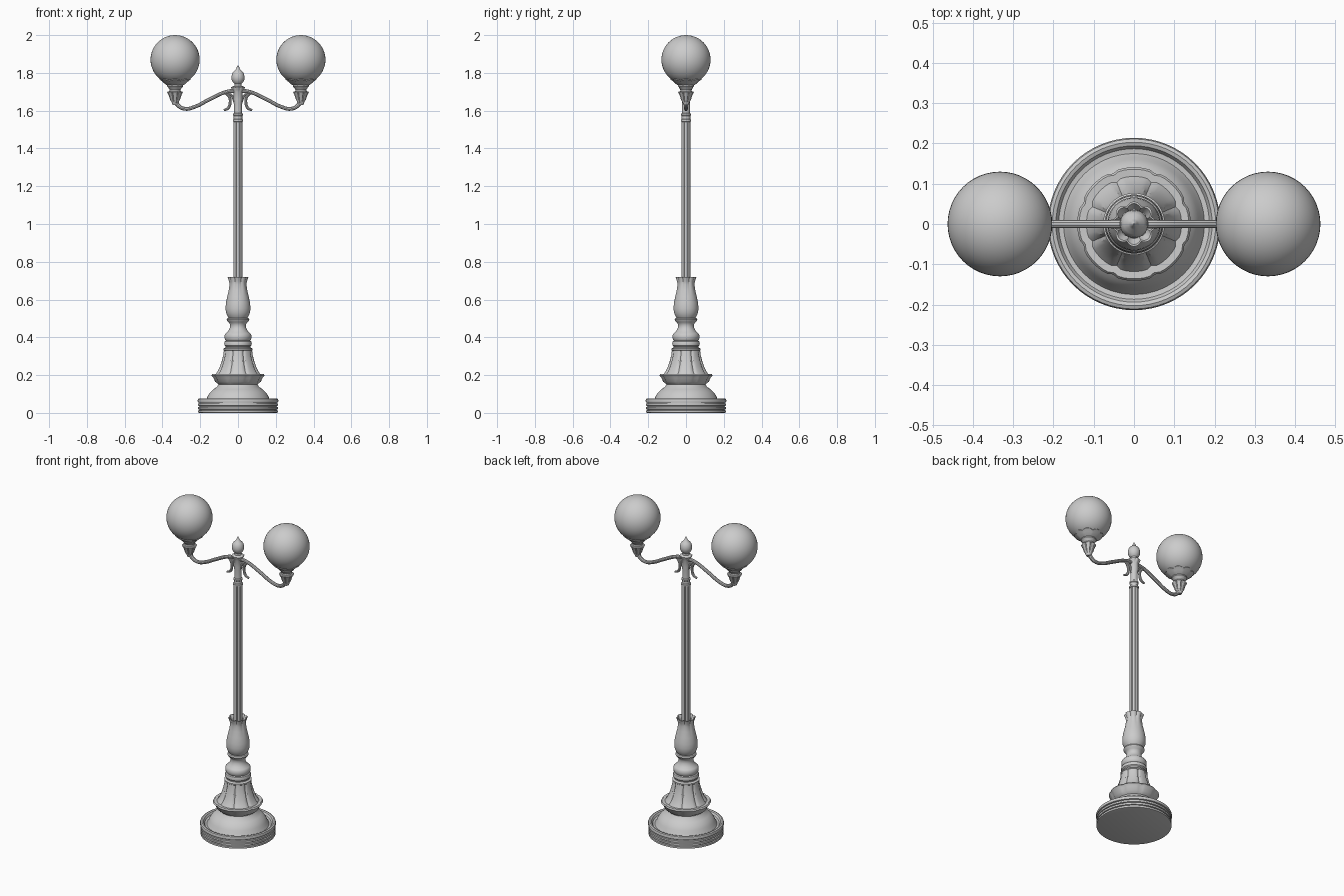
import bpy, bmesh
from math import sin, cos, pi


def shade(ob, angle=0.6):
    bpy.ops.object.select_all(action='DESELECT')
    ob.select_set(True)
    bpy.context.view_layer.objects.active = ob
    bpy.ops.object.shade_smooth_by_angle(angle=angle)


def flute(a):            # narrow grooves between eight panels
    return -max(0, -cos(8 * a)) ** 6


def corner(a):           # eight points with hollow sides
    return -(1 - abs(cos(4 * a)))


def lathe(name, profile, x=0, segs=64, shape=flute, scallop=0):
    """Revolve (r, z, shape amount) points; scallop waves the points' height."""
    bm = bmesh.new()
    rings = []
    for p in profile:
        r, z, d = (*p, 0)[:3]
        ring = []
        for i in range(segs):
            a = 2 * pi * i / segs
            rr = r * (1 + d * shape(a))
            zz = z + (scallop * d * abs(cos(4 * a)) if scallop else 0)
            ring.append(bm.verts.new((x + rr * cos(a), rr * sin(a), zz)))
        rings.append(ring)
    for lo, hi in zip(rings, rings[1:]):
        for i in range(segs):
            j = (i + 1) % segs
            bm.faces.new((lo[i], lo[j], hi[j], hi[i]))
    bm.faces.new(rings[0][::-1])
    bm.faces.new(rings[-1])
    me = bpy.data.meshes.new(name)
    bm.to_mesh(me)
    bm.free()
    ob = bpy.data.objects.new(name, me)
    bpy.context.collection.objects.link(ob)
    shade(ob)
    return ob


def tube(name, pts, radius):
    """Smooth tube through (x, z, radius factor) points in the y = 0 plane."""
    cu = bpy.data.curves.new(name, 'CURVE')
    cu.dimensions = '3D'
    cu.bevel_depth = radius
    cu.bevel_resolution = 3
    cu.resolution_u = 10
    cu.use_fill_caps = True
    sp = cu.splines.new('BEZIER')
    sp.bezier_points.add(len(pts) - 1)
    for b, (x, z, f) in zip(sp.bezier_points, pts):
        b.co = (x, 0, z)
        b.radius = f
        b.handle_left_type = b.handle_right_type = 'AUTO'
    ob = bpy.data.objects.new(name, cu)
    bpy.context.collection.objects.link(ob)
    bpy.ops.object.select_all(action='DESELECT')
    ob.select_set(True)
    bpy.context.view_layer.objects.active = ob
    bpy.ops.object.convert(target='MESH')
    shade(bpy.context.object)


# Ridged round plinth with a rolled rim and a trough
plinth = [(0.205, 0)]
for k in range(3):
    z = 0.018 * k
    plinth += [(0.211, z + 0.002), (0.211, z + 0.013), (0.204, z + 0.015), (0.204, z + 0.018)]
plinth += [(0.212, 0.056), (0.214, 0.065), (0.211, 0.074), (0.203, 0.077), (0.194, 0.074),
           (0.187, 0.062), (0.176, 0.060)]
lathe("plinth", plinth)

# Domed foot above the plinth
lathe("foot", [(0.178, 0.055), (0.166, 0.075), (0.16, 0.09), (0.148, 0.108), (0.13, 0.125),
               (0.112, 0.137), (0.106, 0.148), (0.1, 0.155)])

# Panelled bell with a flared lip
lathe("bell", [(0.1, 0.148), (0.108, 0.155, .02), (0.121, 0.165, .04), (0.13, 0.185, .04),
               (0.141, 0.199, .04), (0.136, 0.206, .04), (0.118, 0.205, .05),
               (0.108, 0.22, .07), (0.096, 0.245, .08), (0.086, 0.275, .08),
               (0.078, 0.305, .08), (0.074, 0.335, .06)])

# Stacked collar rings, neck and small ring
lathe("collar", [(0.072, 0.328), (0.077, 0.333), (0.077, 0.34), (0.066, 0.346), (0.066, 0.352),
                 (0.072, 0.358), (0.073, 0.37), (0.07, 0.378), (0.064, 0.382), (0.069, 0.388),
                 (0.071, 0.4), (0.07, 0.414), (0.064, 0.422), (0.052, 0.432), (0.043, 0.45),
                 (0.042, 0.465), (0.047, 0.478), (0.057, 0.486), (0.06, 0.494),
                 (0.056, 0.501), (0.045, 0.505)])

# Vase opening to an eight pointed mouth
lathe("vase", [(0.046, 0.498), (0.056, 0.512), (0.064, 0.532), (0.066, 0.553), (0.064, 0.58),
               (0.057, 0.615), (0.049, 0.65, .03), (0.045, 0.68, .07), (0.047, 0.697, .11),
               (0.056, 0.72, .16), (0.051, 0.72, .16), (0.036, 0.698, .05), (0.02, 0.694)],
      shape=corner)

# Fluted pole and the plain hub at its head
lathe("pole", [(0.024, 0.69, .2), (0.024, 1.545, .2)])
lathe("hub", [(0.022, 1.54), (0.027, 1.543), (0.027, 1.552), (0.023, 1.556), (0.023, 1.572),
              (0.026, 1.575), (0.026, 1.583), (0.021, 1.587), (0.021, 1.64), (0.024, 1.66),
              (0.024, 1.7), (0.032, 1.712, .1), (0.037, 1.724, .14), (0.031, 1.727, .1),
              (0.021, 1.731)], shape=corner)

# Pointed finial
lathe("finial", [(0.02, 1.725), (0.019, 1.742), (0.027, 1.75), (0.033, 1.763), (0.035, 1.777),
                 (0.032, 1.793), (0.025, 1.806), (0.014, 1.815), (0.009, 1.824), (0.005, 1.834),
                 (0.001, 1.84)], segs=32)

# Matching arm, scrolls, cup and globe on each side
for s, side in ((-1, "left"), (1, "right")):
    cx = s * 0.333
    tube(side + "_arm", [(s * x, z, f) for x, z, f in (
        (0.015, 1.705, 1.1), (0.06, 1.7, 1), (0.16, 1.655, 1), (0.225, 1.622, 1),
        (0.28, 1.61, 1), (0.317, 1.628, 1.1), (0.333, 1.665, 1.5))], 0.0105)
    tube(side + "_scroll", [(s * x, z, f) for x, z, f in (
        (0.068, 1.695, .7), (0.046, 1.672, 1), (0.042, 1.64, 1), (0.053, 1.613, 1),
        (0.075, 1.602, .7))], 0.008)
    tube(side + "_brace", [(s * x, z, f) for x, z, f in (
        (0.018, 1.64, .7), (0.03, 1.675, 1), (0.055, 1.698, .7))], 0.007)
    lathe(side + "_cup", [(0.013, 1.63), (0.018, 1.643, .1), (0.027, 1.66, .12),
                          (0.033, 1.68, .12), (0.042, 1.698, .1), (0.038, 1.702, .06),
                          (0.03, 1.703), (0.029, 1.712), (0.036, 1.722), (0.043, 1.729),
                          (0.043, 1.735), (0.03, 1.74)], cx)
    # Scalloped petal dish holding the globe
    lathe(side + "_petal_dish", [(0.03, 1.73), (0.05, 1.736, .03), (0.066, 1.748, .06),
                                 (0.083, 1.757, .1), (0.081, 1.76, .1), (0.06, 1.757, .03)],
          cx, shape=corner, scallop=0.08)
    bpy.ops.mesh.primitive_uv_sphere_add(segments=48, ring_count=24, radius=0.13,
                                         location=(cx, 0, 1.87))
    globe = bpy.context.object
    globe.name = side + "_globe"
    shade(globe)
